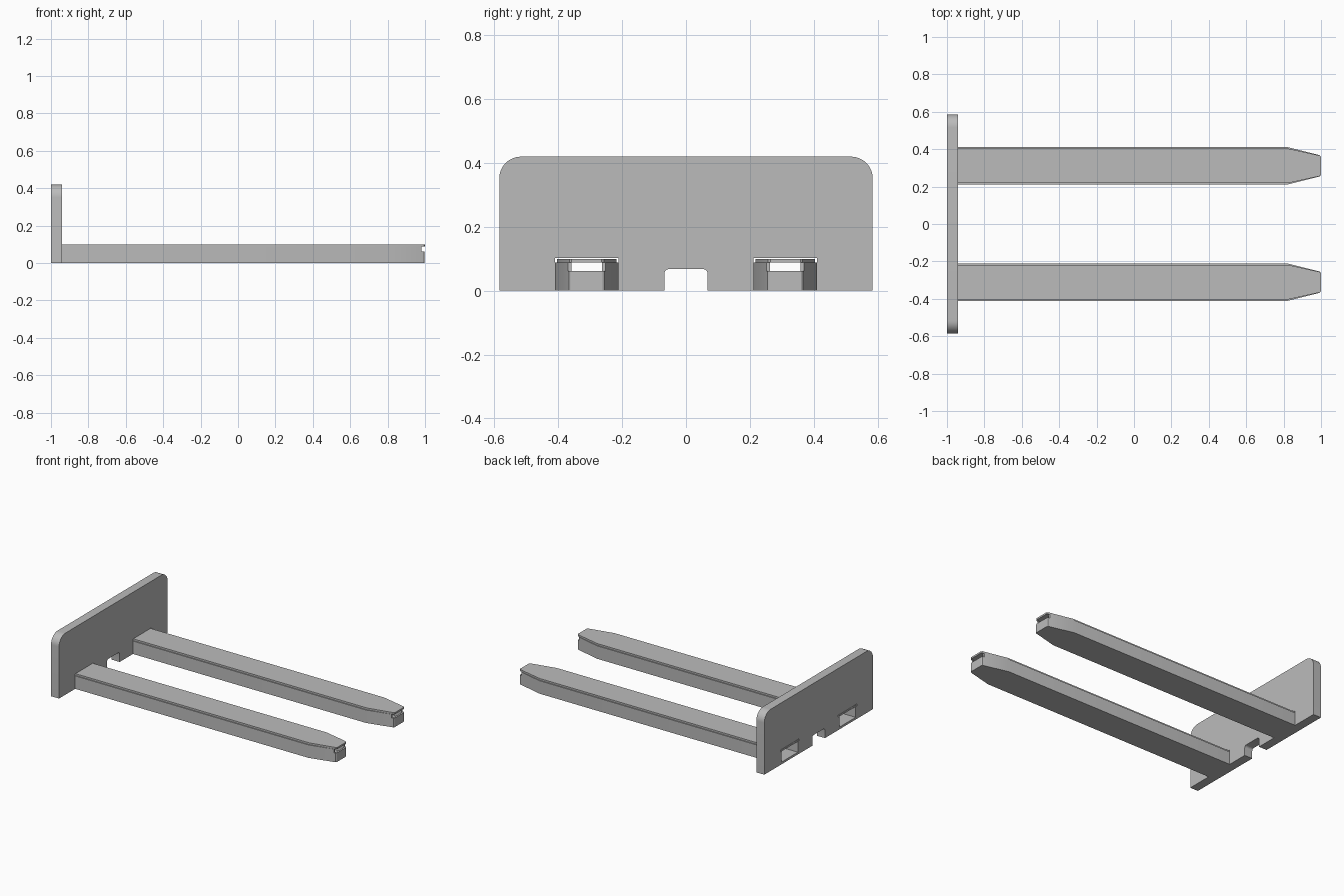
import bpy
import bmesh
import math

cube = bpy.data.objects.get("Cube")
if cube:
    bpy.data.objects.remove(cube, do_unlink=True)

grey = bpy.data.materials.new("plain grey")
grey.use_nodes = True
grey.diffuse_color = (0.5, 0.5, 0.5, 1)
grey.node_tree.nodes["Principled BSDF"].inputs["Base Color"].default_value = (0.5, 0.5, 0.5, 1)

FORK_Y = 0.311
HALF = 0.1
PLATE_Z = 0.42


def prism(name, points, vector):
    """Extrude a closed 3D outline along a vector."""
    bm = bmesh.new()
    face = bm.faces.new([bm.verts.new(p) for p in points])
    new = bmesh.ops.extrude_face_region(bm, geom=[face])["geom"]
    bmesh.ops.translate(bm, vec=vector, verts=[v for v in new if isinstance(v, bmesh.types.BMVert)])
    bmesh.ops.recalc_face_normals(bm, faces=bm.faces)
    mesh = bpy.data.meshes.new(name)
    bm.to_mesh(mesh)
    bm.free()
    mesh.materials.append(grey)
    obj = bpy.data.objects.new(name, mesh)
    bpy.context.collection.objects.link(obj)
    return obj


def arc(cy, cz, r, start, end, steps=8):
    angles = [math.radians(start + (end - start) * i / steps) for i in range(steps + 1)]
    return [(cy + r * math.cos(a), cz + r * math.sin(a)) for a in angles]


def fork_prism(name, y, half_outline, z0, z1):
    """Mirror a half plan outline about the fork centre line and extrude it."""
    plan = half_outline + [(x, -w) for x, w in reversed(half_outline)]
    return prism(name, [(x, y + w, z0) for x, w in plan], (0, 0, z1 - z0))


def cut(obj, cutter):
    mod = obj.modifiers.new("cut", "BOOLEAN")
    mod.operation = "DIFFERENCE"
    mod.solver = "EXACT"
    mod.object = cutter
    bpy.context.view_layer.objects.active = obj
    bpy.ops.object.modifier_apply(modifier=mod.name)
    bpy.data.objects.remove(cutter, do_unlink=True)


# Back plate: rounded top corners, a centre notch and two fork openings
half = arc(0.068 - 0.015, 0.068 - 0.015, 0.015, 90, 0, 4) + [(0.068, 0)]
for w, z in ((-HALF, 0), (-HALF, 0.102), (HALF, 0.102), (HALF, 0)):
    half.append((FORK_Y + w, z))
half += [(0.585, 0)] + arc(0.585 - 0.068, PLATE_Z - 0.068, 0.068, 0, 90, 12)
outline = half + [(-y, z) for y, z in reversed(half)]
plate = prism("back_plate", [(-1, y, z) for y, z in outline], (0.06, 0, 0))

# Forks: hollow tapered trays with a slotted nose and a slightly narrower lid
body = [(-1, HALF), (0.82, HALF), (0.98, 0.06), (0.994, 0.056), (0.998, 0.05)]
cavity = [(-1.1, 0.088), (0.815, 0.088), (0.978, 0.049), (0.986, 0.046)]
slot = [(0.982, 0.2), (1.1, 0.2)]
lid = [(-1, 0.093), (0.82, 0.093), (0.98, 0.058), (0.995, 0.054), (1, 0.047)]
parts = [plate]
for side, y in (("left", FORK_Y), ("right", -FORK_Y)):
    tray = fork_prism(side + "_fork_tray", y, body, 0, 0.088)
    cut(tray, fork_prism("cavity_cutter", y, cavity, 0.015, 0.12))
    cut(tray, fork_prism("slot_cutter", y, slot, 0.062, 0.12))
    parts += [tray, fork_prism(side + "_fork_lid", y, lid, 0.088, 0.1)]

# Smooth the rounded corners, keep the edges sharp
bpy.ops.object.select_all(action="DESELECT")
for obj in parts:
    obj.select_set(True)
bpy.context.view_layer.objects.active = plate
bpy.ops.object.shade_smooth_by_angle(angle=math.radians(20))
